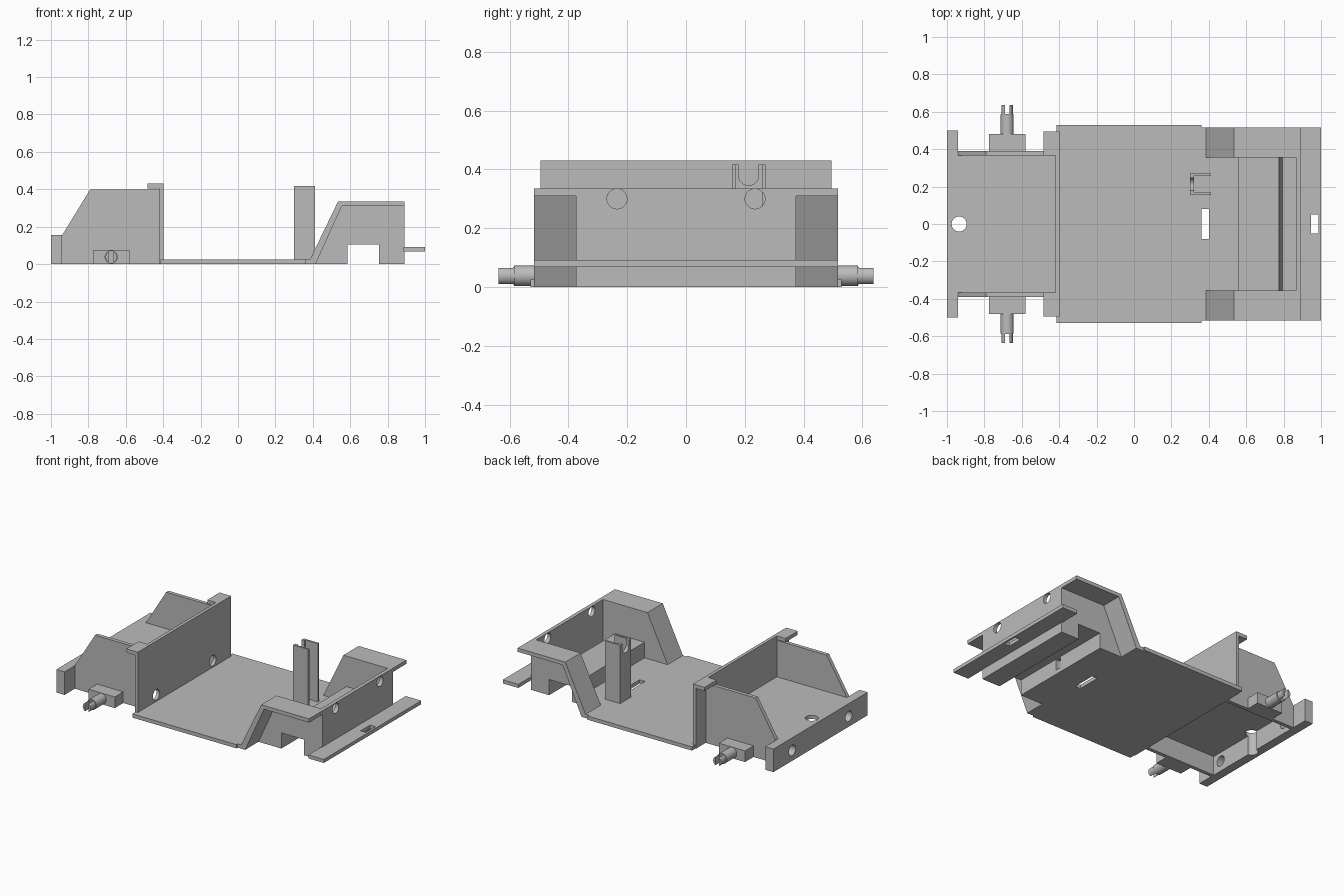
import bpy, bmesh
from math import radians
from mathutils import Matrix, Vector

cube = bpy.data.objects.get("Cube")
if cube:
    bpy.data.objects.remove(cube, do_unlink=True)

grey = bpy.data.materials.new("plain_grey")
grey.use_nodes = True
colour = (0.5, 0.5, 0.5, 1)
grey.diffuse_color = colour
grey.node_tree.nodes["Principled BSDF"].inputs["Base Color"].default_value = colour


def finish(name, bm):
    bmesh.ops.recalc_face_normals(bm, faces=bm.faces)
    mesh = bpy.data.meshes.new(name)
    bm.to_mesh(mesh)
    bm.free()
    mesh.materials.append(grey)
    ob = bpy.data.objects.new(name, mesh)
    bpy.context.collection.objects.link(ob)
    return ob


def box(name, x, y, z):
    """Box from (low, high) ranges."""
    bm = bmesh.new()
    bmesh.ops.create_cube(bm, size=1)
    for v in bm.verts:
        v.co = Vector([(r[0] + r[1]) / 2 + c * (r[1] - r[0]) for r, c in zip((x, y, z), v.co)])
    return finish(name, bm)


def prism(name, outline, y):
    """Side outline in x and z, extruded along y."""
    bm = bmesh.new()
    face = bm.faces.new([bm.verts.new((px, y[0], pz)) for px, pz in outline])
    new = bmesh.ops.extrude_face_region(bm, geom=[face])["geom"]
    verts = [g for g in new if isinstance(g, bmesh.types.BMVert)]
    bmesh.ops.translate(bm, verts=verts, vec=(0, y[1] - y[0], 0))
    return finish(name, bm)


def rod(name, centre, radius, length, axis):
    turn = {"x": Matrix.Rotation(radians(90), 4, "Y"),
            "y": Matrix.Rotation(radians(90), 4, "X"), "z": Matrix()}[axis]
    bm = bmesh.new()
    bmesh.ops.create_cone(bm, cap_ends=True, segments=32, radius1=radius, radius2=radius,
                          depth=length, matrix=Matrix.Translation(centre) @ turn)
    return finish(name, bm)


def smooth(ob):
    bpy.ops.object.select_all(action="DESELECT")
    ob.select_set(True)
    bpy.context.view_layer.objects.active = ob
    bpy.ops.object.shade_smooth_by_angle(angle=radians(35))


def cut(ob, *cutters):
    """Subtract each cutter, then delete it."""
    for cutter in cutters:
        cutter.hide_render = True
        mod = ob.modifiers.new("cut", "BOOLEAN")
        mod.operation = "DIFFERENCE"
        mod.solver = "EXACT"
        mod.object = cutter
        bpy.context.view_layer.objects.active = ob
        bpy.ops.object.modifier_apply(modifier=mod.name)
        bpy.data.objects.remove(cutter, do_unlink=True)
    smooth(ob)


def both(y, side):
    return sorted((y[0] * side, y[1] * side))


# Main floor with its slot
floor = box("main_floor", (-0.415, 0.36), (-0.53, 0.53), (0, 0.025))
floor_end = box("floor_extension", (0.36, 0.585), (-0.355, 0.355), (0, 0.025))
cut(floor_end, box("cutter", (0.355, 0.4), (-0.08, 0.08), (-0.1, 0.1)))
for side in (-1, 1):
    box("floor_corner", (0.36, 0.4), both((0.355, 0.517), side), (0, 0.025))

# End plate and raised deck, sharing a vertical hole
end_plate = box("end_plate", (-1, -0.94), (-0.5, 0.5), (0, 0.155))
deck = box("raised_deck", (-0.94, -0.42), (-0.37, 0.37), (0.13, 0.155))
bulkhead = box("bulkhead", (-0.42, -0.398), (-0.495, 0.495), (0, 0.43))
for ob in (end_plate, deck):
    cut(ob, rod("cutter", (-0.935, 0, 0.1), 0.04, 0.6, "z"))
for ob, x in ((end_plate, -0.97), (bulkhead, -0.41)):
    cut(ob, *[rod("cutter", (x, y, 0.07), 0.035, 0.2, "x") for y in (-0.3, 0.3)])

tub_side = [(-0.94, 0), (-0.42, 0), (-0.42, 0.4), (-0.79, 0.4), (-0.94, 0.155)]
fender = [(0.385, 0), (0.385, 0.025), (0.535, 0.335), (0.89, 0.335),
          (0.89, 0.31), (0.555, 0.31), (0.415, 0)]
well = [(0.41, 0), (0.585, 0), (0.585, 0.105), (0.755, 0.105), (0.755, 0),
        (0.89, 0), (0.89, 0.315), (0.553, 0.315)]

for side in (-1, 1):
    # Tub sides, bulkhead lips and stub axles
    prism("tub_side", tub_side, both((0.365, 0.39), side))
    box("bulkhead_lip", (-0.484, -0.41), both((0.365, 0.495), side), (0.405, 0.43))
    box("axle_block", (-0.775, -0.58), both((0.385, 0.48), side), (0, 0.075))
    smooth(rod("axle_shaft", (-0.678, side * 0.53, 0.038), 0.035, 0.11, "y"))
    tip = rod("axle_tip", (-0.678, side * 0.61, 0.038), 0.03, 0.055, "y")
    cut(tip, box("cutter", (-0.69, -0.666), both((0.588, 0.7), side), (-0.1, 0.2)))

    # Fenders and wheel well walls
    prism("fender", fender, both((0.355, 0.517), side))
    prism("wheel_well_wall", well, both((0.355, 0.375), side))

# Raised tunnel between the wheel wells
tunnel = prism("axle_tunnel", [(0.557, 0), (0.557, 0.13), (0.775, 0.13), (0.795, 0.025),
                               (0.795, 0), (0.755, 0), (0.755, 0.105), (0.585, 0.105),
                               (0.585, 0)], (-0.36, 0.36))
cut(tunnel, box("cutter", (0.5, 0.6), (-0.04, 0.0), (0.03, 0.1)))
box("rear_floor", (0.79, 0.87), (-0.36, 0.36), (0, 0.025))

# Outer wall with holes, and the bumper
outer_wall = box("outer_wall", (0.865, 0.89), (-0.36, 0.36), (0, 0.335))
cut(outer_wall, *[rod("cutter", (0.88, y, 0.3), 0.034, 0.2, "x") for y in (-0.235, 0.235)])
bumper = box("bumper", (0.885, 1), (-0.517, 0.517), (0.068, 0.092))
cut(bumper, box("cutter", (0.947, 0.987), (-0.05, 0.05), (0, 0.2)))

# Channel post with a rounded notch in its web
post = box("post_web", (0.3, 0.322), (0.156, 0.27), (0.02, 0.417))
cut(post, rod("cutter", (0.31, 0.213, 0.38), 0.034, 0.1, "x"),
    box("cutter", (0.25, 0.35), (0.179, 0.247), (0.38, 0.5)))
for y in (0.156, 0.258):
    box("post_flange", (0.3, 0.413), (y, y + 0.012), (0.02, 0.417))
